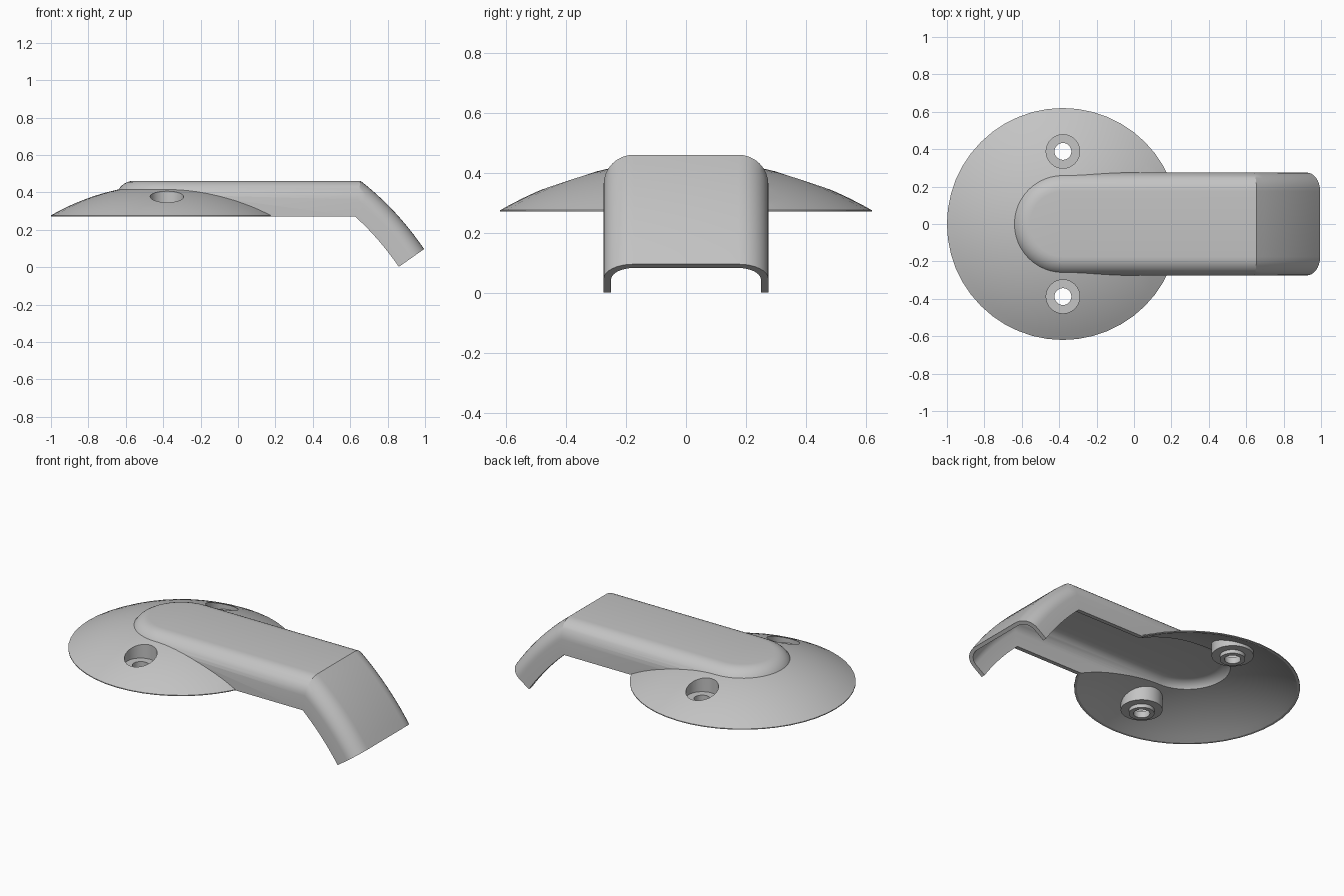
import bpy, bmesh
from math import sin, cos, pi, sqrt, radians
from mathutils import Vector

if "Cube" in bpy.data.objects:
    bpy.data.objects.remove(bpy.data.objects["Cube"])

CX, BASE, TOP = -0.38, 0.272, 0.462   # dome axis, rim height, arm top
HALF, WALL = 0.275, 0.025             # arm half width, shell thickness

grey = bpy.data.materials.new("plain_grey")
grey.use_nodes = True
grey.diffuse_color = (0.55, 0.55, 0.55, 1)
grey.node_tree.nodes["Principled BSDF"].inputs["Base Color"].default_value = (0.55, 0.55, 0.55, 1)


def grid_solid(name, rows, cyclic=False):
    """Skin rows of points into a closed solid."""
    bm = bmesh.new()
    vs = [[bm.verts.new(p) for p in row] for row in rows]
    for i in range(len(vs) if cyclic else len(vs) - 1):
        a, b = vs[i], vs[(i + 1) % len(vs)]
        for j in range(len(a) - 1):
            bm.faces.new((a[j], a[j + 1], b[j + 1], b[j]))
    bmesh.ops.remove_doubles(bm, verts=bm.verts, dist=1e-5)
    bmesh.ops.dissolve_degenerate(bm, edges=bm.edges, dist=1e-5)
    bmesh.ops.holes_fill(bm, edges=bm.edges, sides=0)
    bmesh.ops.recalc_face_normals(bm, faces=bm.faces)
    me = bpy.data.meshes.new(name)
    bm.to_mesh(me)
    bm.free()
    me.materials.append(grey)
    ob = bpy.data.objects.new(name, me)
    bpy.context.collection.objects.link(ob)
    return ob


def revolve(name, profile, x, y, n=48):
    return grid_solid(name, [[(x + r * cos(2 * pi * i / n), y + r * sin(2 * pi * i / n), z)
                              for r, z in profile] for i in range(n)], True)


def combine(target, tool, op):
    """Apply a boolean and drop the tool."""
    mod = target.modifiers.new("cut", 'BOOLEAN')
    mod.object, mod.operation, mod.solver = tool, op, 'EXACT'
    bpy.context.view_layer.objects.active = target
    bpy.ops.object.modifier_apply(modifier=mod.name)
    bpy.data.objects.remove(tool)


def cap(name, r, h, z, floor):
    """Spherical cap on a short rim."""
    R = (r * r + h * h) / (2 * h)
    pts = [(r * k / 16, z + h - R + sqrt(R * R - (r * k / 16) ** 2)) for k in range(17)]
    return revolve(name, pts + [(r, floor), (0, floor)], CX, 0)


def arm(name, half, top, bottom, corner, extend):
    """Round-ended bar that bends down at the tip; depth runs from 0 at the top to 1."""
    depth = TOP - BASE
    prof = [(0, top)]
    for k in range(9):
        a = pi / 2 * k / 8
        prof.append((half - corner + corner * sin(a), top + corner * (1 - cos(a)) / depth))
    prof += [(half, bottom), (0, bottom)]

    # Side path: straight bar, mitred bend, then a gently bowed tip
    path = [(Vector((CX, TOP)), Vector((CX, BASE)))]
    t0, t1, t2 = Vector((0.655, TOP)), Vector((0.85, 0.31)), Vector((0.995, 0.097))
    b0, b1, b2 = Vector((0.625, BASE)), Vector((0.755, 0.155)), Vector((0.86, 0.002))
    for k in range(11):
        t = k / 10
        bow = lambda p, q, r: p * (1 - t) ** 2 + q * 2 * t * (1 - t) + r * t * t
        path.append((bow(t0, t1, t2), bow(b0, b1, b2)))
    if extend:
        step = Vector((0.07, -0.1))
        path.append((path[-1][0] + step, path[-1][1] + step))

    def side(pair, s):
        row = []
        for r, d in prof:
            p = pair[0].lerp(pair[1], 0) + (pair[1] - pair[0]) * d
            row.append((p.x, s * r, p.y))
        return row

    rows = [side(p, 1) for p in reversed(path)]
    for k in range(1, 24):
        a = pi / 2 + pi * k / 24
        rows.append([(CX + r * cos(a), r * sin(a), TOP - depth * d) for r, d in prof])
    rows += [side(p, -1) for p in path]
    return grid_solid(name, rows)


# Outer body: shallow dome joined with the bent arm
body = cap("dome_cover_with_arm", 0.62, 0.166, BASE + 0.005, BASE)
combine(body, arm("arm_outer", HALF, 0, 1, 0.1, False), 'UNION')

# Hollow underside, leaving two stepped screw bosses
hollow = cap("dome_hollow", 0.605, 0.15, BASE, 0.1)
for y in (-0.388, 0.388):
    boss = revolve("boss", [(0, 0.28), (0.07, 0.28), (0.07, 0.302), (0.115, 0.302),
                            (0.115, 0.6), (0, 0.6)], CX, y, 32)
    combine(hollow, boss, 'DIFFERENCE')
combine(body, hollow, 'DIFFERENCE')
combine(body, arm("arm_hollow", HALF - WALL, WALL / (TOP - BASE), 1.2, 0.078, True), 'DIFFERENCE')

# Counterbored screw holes
for y in (-0.388, 0.388):
    hole = revolve("hole", [(0, 0.2), (0.045, 0.2), (0.045, 0.32), (0.09, 0.32),
                            (0.09, 0.6), (0, 0.6)], CX, y, 32)
    combine(body, hole, 'DIFFERENCE')

# Smooth shading with crisp edges
bpy.ops.object.select_all(action='DESELECT')
body.select_set(True)
bpy.context.view_layer.objects.active = body
bpy.ops.object.shade_smooth_by_angle(angle=radians(25))
